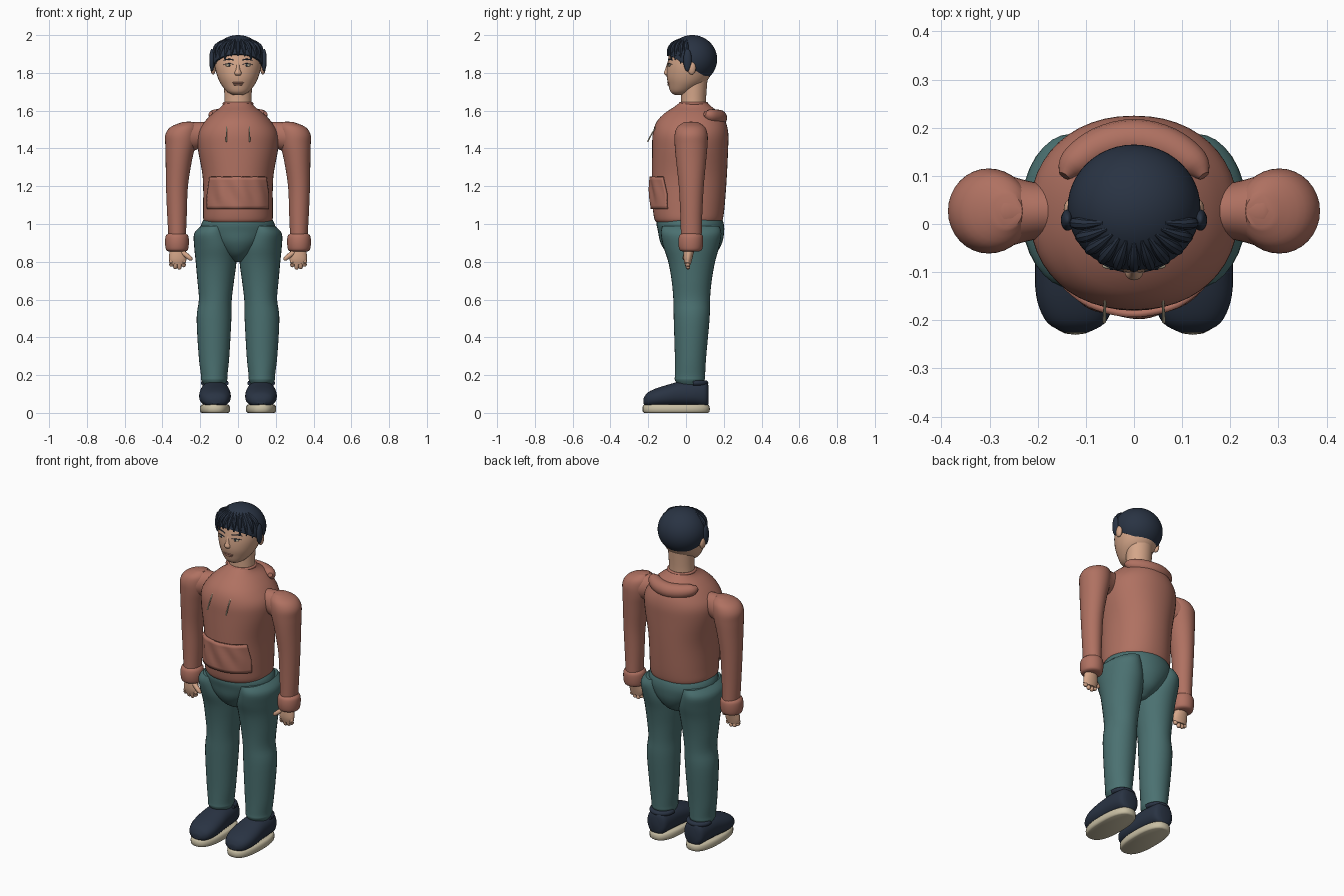
import bpy, bmesh, math
from mathutils import Vector

if "Cube" in bpy.data.objects:
    bpy.data.objects.remove(bpy.data.objects["Cube"])


def material(name, r, g, b):
    m = bpy.data.materials.new(name)
    m.diffuse_color = (r, g, b, 1)
    m.use_nodes = True
    m.node_tree.nodes["Principled BSDF"].inputs["Base Color"].default_value = m.diffuse_color
    return m


RUST = material("rust_cloth", 0.43, 0.165, 0.12)
TEAL = material("teal_cloth", 0.07, 0.165, 0.165)
NAVY = material("navy", 0.022, 0.033, 0.056)
SKIN = material("skin", 0.66, 0.38, 0.25)
LIP = material("lip", 0.45, 0.21, 0.15)
CREAM = material("cream", 0.58, 0.52, 0.37)


def finish(name, bm, mat, mirror=False, angle=40):
    bmesh.ops.recalc_face_normals(bm, faces=bm.faces)
    me = bpy.data.meshes.new(name)
    bm.to_mesh(me)
    bm.free()
    for p in me.polygons:
        p.use_smooth = True
    me.set_sharp_from_angle(angle=math.radians(angle))
    me.materials.append(mat)
    ob = bpy.data.objects.new(name, me)
    bpy.context.collection.objects.link(ob)
    if mirror:
        mod = ob.modifiers.new("mirror", 'MIRROR')
        mod.use_mirror_merge = False
    return ob


def smooth_path(rows, steps=4):
    """Catmull-Rom interpolation of rows of numbers."""
    out = []
    for i in range(len(rows) - 1):
        a, b, c, d = (rows[max(i - 1, 0)], rows[i], rows[i + 1], rows[min(i + 2, len(rows) - 1)])
        for k in range(steps):
            t = k / steps
            out.append([0.5 * (2 * q + (r - p) * t + (2 * p - 5 * q + 4 * r - s) * t * t
                               + (3 * q - p - 3 * r + s) * t ** 3) for p, q, r, s in zip(a, b, c, d)])
    out.append(list(rows[-1]))
    return out


def oval(a, ru, rv, n):
    c, s = math.cos(a), math.sin(a)
    return (math.copysign(abs(c) ** (2 / n), c) * ru, math.copysign(abs(s) ** (2 / n), s) * rv)


def loft(name, rows, mat, axis='z', n=2.0, sides=32, mirror=False, steps=4):
    """Rows are (position on axis, centre u, centre v, radius u, radius v)."""
    bm = bmesh.new()
    rings = []
    for t, u0, v0, ru, rv in smooth_path(rows, steps):
        ring = []
        for i in range(sides):
            u, v = oval(2 * math.pi * i / sides, ru, rv, n)
            u, v = u + u0, v + v0
            ring.append(bm.verts.new({'z': (u, v, t), 'x': (t, u, v), 'y': (u, t, v)}[axis]))
        rings.append(ring)
    for r0, r1 in zip(rings, rings[1:]):
        for i in range(sides):
            j = (i + 1) % sides
            bm.faces.new((r0[i], r0[j], r1[j], r1[i]))
    bm.faces.new(rings[0])
    bm.faces.new(rings[-1])
    return finish(name, bm, mat, mirror)


def ball(name, centre, radii, mat, mirror=False, cut=None, seg=24):
    bm = bmesh.new()
    bmesh.ops.create_uvsphere(bm, u_segments=seg, v_segments=seg * 2 // 3, radius=1)
    for v in bm.verts:
        v.co = Vector(c + r * x for c, r, x in zip(centre, radii, v.co))
    if cut:
        bmesh.ops.bisect_plane(bm, geom=bm.verts[:] + bm.edges[:] + bm.faces[:],
                               plane_co=cut[0], plane_no=cut[1], clear_inner=True)
        bmesh.ops.holes_fill(bm, edges=[e for e in bm.edges if e.is_boundary])
    return finish(name, bm, mat, mirror)


def tube(name, pts, radii, mat, mirror=False, sides=10, flat=1.0):
    """Round tapered tube through points; flat scales its thickness across the path plane."""
    rows = smooth_path([(*p, r) for p, r in zip(pts, radii)])
    bm = bmesh.new()
    rings = []
    for i, row in enumerate(rows):
        d = Vector(rows[min(i + 1, len(rows) - 1)][:3]) - Vector(rows[max(i - 1, 0)][:3])
        q = d.to_track_quat('Z', 'Y')
        rings.append([bm.verts.new(Vector(row[:3]) + q @ Vector((
            math.cos(2 * math.pi * k / sides) * row[3] * flat,
            math.sin(2 * math.pi * k / sides) * row[3], 0))) for k in range(sides)])
    for r0, r1 in zip(rings, rings[1:]):
        for i in range(sides):
            j = (i + 1) % sides
            bm.faces.new((r0[i], r0[j], r1[j], r1[i]))
    bm.faces.new(rings[0])
    bm.faces.new(rings[-1])
    return finish(name, bm, mat, mirror)


# Sweater body
TORSO = [(1.01, 0, .015, .175, .172), (1.03, 0, .014, .184, .182), (1.1, 0, .014, .184, .191),
         (1.25, 0, .018, .187, .198), (1.4, 0, .022, .213, .201), (1.48, 0, .024, .213, .2),
         (1.54, 0, .027, .178, .183), (1.585, 0, .033, .135, .148), (1.62, 0, .037, .09, .1),
         (1.645, 0, .04, .073, .07)]
loft("sweater_body", TORSO, RUST, n=2.15, sides=48)
tube("collar", [(.074 * math.sin(a), .04 - .07 * math.cos(a), 1.638)
                for a in [math.pi * k / 6 for k in range(13)]], [.008] * 13, RUST)

# Front pocket follows the body surface with soft folds
bm = bmesh.new()
body = smooth_path(TORSO, 8)
grid = []
for k in range(10):
    z = 1.08 + .17 * k / 9
    t, _, cy, rx, ry = min(body, key=lambda r: abs(r[0] - z))
    half = math.radians(56 - 8 * max(0, (k - 4) / 5))
    row = []
    for i in range(41):
        f = i / 20 - 1
        fold = .006 * math.sin(f * 11 + z * 22) * (1 - f * f) * math.sin(math.pi * k / 9)
        u, v = oval(-math.pi / 2 + f * half, rx + .006 + fold, ry + .006 + fold, 2.15)
        row.append(bm.verts.new((u, cy + v, z)))
    grid.append(row)
for a, b in zip(grid, grid[1:]):
    for i in range(40):
        bm.faces.new((a[i], a[i + 1], b[i + 1], b[i]))
pocket = finish("front_pocket", bm, RUST)
solid = pocket.modifiers.new("thickness", 'SOLIDIFY')
solid.thickness, solid.offset = .014, 0

# Hood roll and drawstrings
tube("hood", [(x, y, z) for x, y, z in ((-.145, .10, 1.585), (-.125, .125, 1.575), (-.07, .16, 1.566),
     (0, .175, 1.562), (.07, .16, 1.566), (.125, .125, 1.575), (.145, .10, 1.585))],
     [.012, .033, .041, .043, .041, .033, .012], RUST, sides=16)
tube("drawstring", [(.06, -.15, 1.525), (.061, -.18, 1.48), (.062, -.203, 1.435)],
     [.003, .003, .004], CREAM, mirror=True)

# Sleeves, shoulders and cuffs
loft("sleeve", [(.93, .322, .028, .046, .055), (1.05, .323, .028, .052, .058), (1.2, .323, .028, .058, .066),
                (1.34, .313, .027, .070, .080), (1.42, .304, .027, .081, .087), (1.475, .299, .027, .085, .087),
                (1.515, .285, .027, .07, .072), (1.54, .262, .027, .03, .035)], RUST, mirror=True)
loft("shoulder", [(.12, .027, 1.46, .06, .075), (.19, .027, 1.47, .058, .07), (.23, .027, 1.465, .065, .075),
                  (.28, .027, 1.46, .078, .08), (.31, .027, 1.45, .06, .06)], RUST, axis='x', mirror=True)
loft("cuff", [(.855, .323, .025, .045, .045), (.865, .323, .025, .058, .06), (.90, .323, .025, .063, .066),
              (.935, .323, .026, .06, .063), (.95, .323, .026, .046, .05)], RUST, mirror=True)

# Hands
loft("palm", [(.785, .32, .01, .036, .016), (.81, .319, .01, .046, .022), (.84, .32, .013, .044, .026),
              (.88, .322, .02, .035, .03)], SKIN, mirror=True, sides=20)
for k, (x, low) in enumerate(((.288, .772), (.31, .76), (.332, .763), (.352, .775))):
    tube(f"finger_{k + 1}", [(x, .01, .815), (x, .006, .79), (x, .012, low + .006), (x, .014, low)],
         [.012, .0125, .011, .004], SKIN, mirror=True)
tube("thumb", [(.295, .005, .85), (.268, -.004, .83), (.25, -.006, .815), (.245, -.006, .808)],
     [.014, .013, .011, .004], SKIN, mirror=True)

# Trousers
loft("trouser_leg", [(.15, .125, .02, .055, .065), (.175, .126, .02, .069, .079), (.2, .126, .021, .07, .08),
                     (.3, .127, .024, .081, .083), (.5, .127, .03, .092, .095), (.6, .12, .03, .087, .097),
                     (.7, .118, .03, .097, .106), (.8, .116, .03, .108, .124), (.88, .12, .028, .112, .148),
                     (.95, .132, .027, .1, .16), (.99, .12, .025, .075, .15)], TEAL, mirror=True)
loft("trouser_seat", [(.80, 0, .03, .03, .06), (.84, 0, .03, .085, .125), (.9, 0, .028, .15, .163),
                      (.96, 0, .027, .193, .175), (1.0, 0, .022, .194, .178), (1.03, 0, .02, .178, .17)],
     TEAL, sides=40)

# Shoes and soles
loft("shoe", [(.12, .123, .095, .03, .045), (.105, .123, .1, .06, .068), (.05, .123, .103, .073, .068),
              (-.03, .122, .1, .079, .066), (-.1, .122, .09, .084, .058), (-.16, .121, .08, .08, .049),
              (-.205, .12, .07, .06, .036), (-.225, .12, .062, .025, .015)], NAVY, axis='y', n=2.3, mirror=True)
tube("shoe_collar", [(.123 + .06 * math.sin(a), .045 + .06 * math.cos(a), .158)
                     for a in [-1.7 + .425 * k for k in range(9)]], [.014] * 9, NAVY, mirror=True)
loft("sole", [(0, .122, -.052, .07, .168), (.008, .122, -.052, .079, .177), (.034, .122, -.052, .079, .177),
              (.044, .122, -.052, .07, .168)], CREAM, n=2.5, mirror=True, steps=2)

# Neck and head
loft("neck", [(1.6, 0, .04, .076, .068), (1.66, 0, .04, .072, .066), (1.78, 0, .045, .076, .07)], SKIN)
loft("head", [(1.683, 0, -.035, .025, .025), (1.70, 0, -.024, .058, .058), (1.74, 0, 0, .09, .094),
              (1.78, 0, .012, .109, .114), (1.83, 0, .021, .122, .122), (1.88, 0, .03, .124, .123),
              (1.93, 0, .03, .112, .11), (1.97, 0, .03, .075, .075)], SKIN)
ball("ear", (.132, .03, 1.825), (.014, .022, .034), SKIN, mirror=True)


def face_y(x, z):
    return .024 + (z - 1.84) * .2 - .123 * math.sqrt(1 - (x / .123) ** 2)


# Face
loft("nose", [(1.785, 0, -.096, .012, .01), (1.798, 0, -.1, .019, .017), (1.82, 0, -.098, .011, .012),
              (1.855, 0, -.092, .007, .006)], SKIN, sides=16)
ball("eye", (.046, face_y(.046, 1.84) + .003, 1.84), (.02, .007, .007), CREAM, mirror=True, seg=16)
ball("iris", (.046, face_y(.046, 1.84) - .001, 1.84), (.006, .005, .006), NAVY, mirror=True, seg=12)
for name, height, rise, rad in (("eyelid", 1.845, .004, .0022), ("eyebrow", 1.867, .005, .003)):
    tube(name, [(x, face_y(x, height) - .002, height + rise * h)
                for x, h in ((.022, 0), (.035, .8), (.05, 1), (.065, .6), (.078, -.4))],
         [rad * .5, rad, rad, rad, rad * .4], NAVY, mirror=True, sides=8)
ball("upper_lip", (0, -.09, 1.748), (.032, .01, .0055), LIP, seg=16)
ball("lower_lip", (0, -.088, 1.738), (.026, .011, .0065), LIP, seg=16)

# Hair cap, cut on a slope from forehead to nape
HC, HR = Vector((0, .033, 1.872)), Vector((.138, .132, .128))
ball("hair_cap", HC, HR, NAVY, cut=((0, .02, 1.83), (0, .6, 1)), seg=48)
ball("side_lock", (.138, .008, 1.868), (.014, .022, .06), NAVY, mirror=True)


def scalp(a, e, k=1.0):
    a, e = math.radians(a), math.radians(e)
    return HC + Vector((HR.x * math.sin(a) * math.cos(e), -HR.y * math.cos(a) * math.cos(e),
                        HR.z * math.sin(e))) * k


# Fringe strands fan out over the forehead
for k in range(11):
    a = -75 + 15 * k
    low = 12 - abs(a) * .3 - (4 if k % 2 else 0)
    tube(f"fringe_{k + 1}", [scalp(a * .85, 58, .98), scalp(a * .95, 40), scalp(a, 24, 1.0),
                             scalp(a * 1.02, low, .99)], [.004, .011, .012, .003], NAVY, sides=8)
